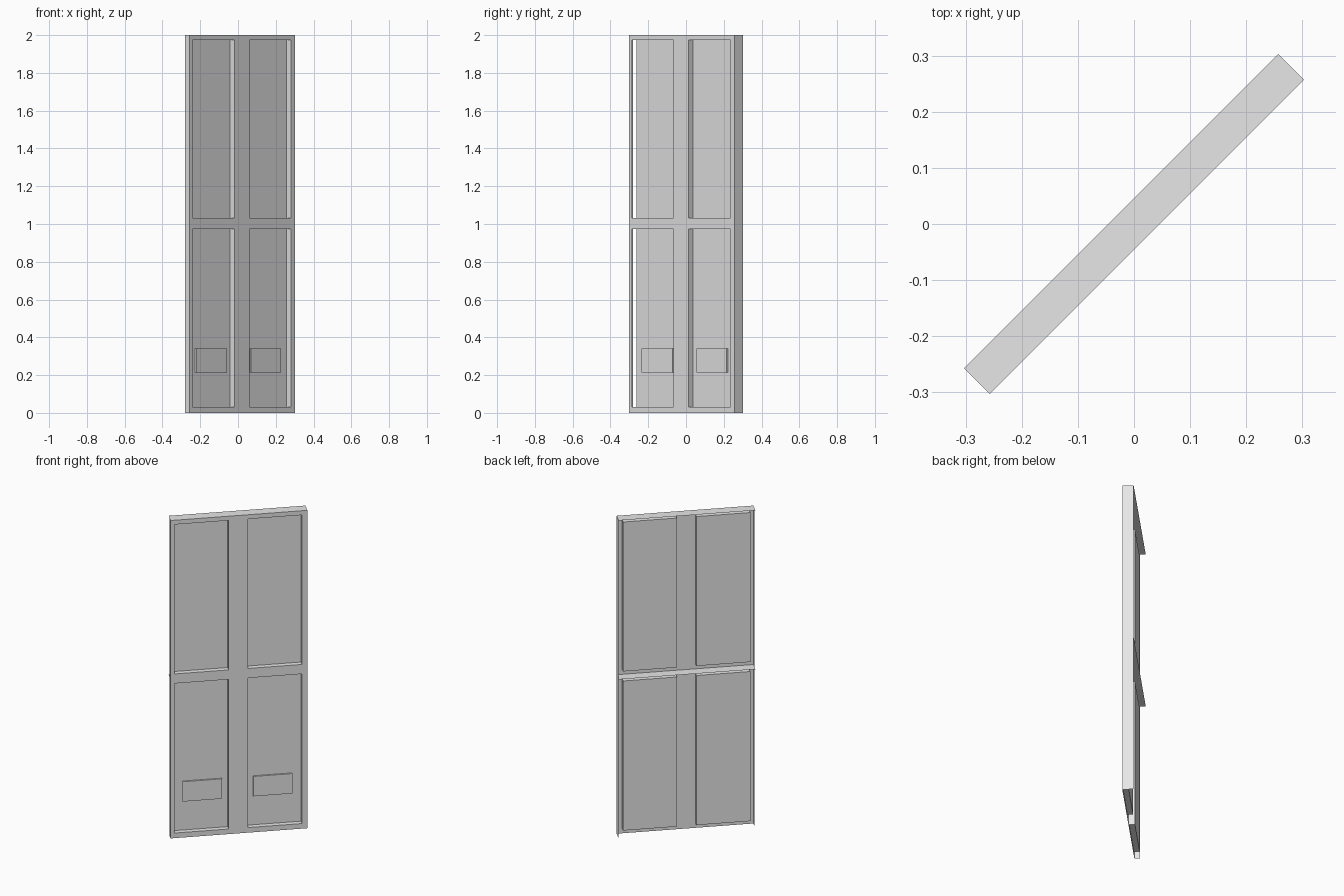
import bpy, bmesh, math
from mathutils import Vector

cube = bpy.data.objects.get("Cube")
if cube:
    bpy.data.objects.remove(cube, do_unlink=True)

# One plain grey for the whole door
grey = bpy.data.materials.new("light_grey")
grey.use_nodes = True
grey.diffuse_color = (0.8, 0.8, 0.8, 1)
grey.node_tree.nodes["Principled BSDF"].inputs["Base Color"].default_value = (0.8, 0.8, 0.8, 1)

# Local axes: x along the width, -y out of the face, z up; the door is turned 45 degrees
HALF_W, HALF_D, HEIGHT = 0.396, 0.0325, 2.0
FRONT, PANEL, BACK = -HALF_D, 0.0, HALF_D
COLUMNS = [(-0.372, -0.06), (0.052, 0.364)]
ROWS = [(0.032, 0.973), (1.033, 1.973)]


def sheet(bm, axis, at, first, second, sign):
    """Add a flat rectangle perpendicular to an axis, facing along sign."""
    others = [i for i in range(3) if i != axis]
    corners = []
    for a, b in ((0, 0), (1, 0), (1, 1), (0, 1)):
        p = Vector((0, 0, 0))
        p[axis], p[others[0]], p[others[1]] = at, first[a], second[b]
        corners.append(bm.verts.new(p))
    face = bm.faces.new(corners)
    face.normal_update()
    if face.normal[axis] * sign < 0:
        face.normal_flip()


def finish(name, bm):
    bmesh.ops.remove_doubles(bm, verts=bm.verts, dist=0.0001)
    mesh = bpy.data.meshes.new(name)
    bm.to_mesh(mesh)
    bm.free()
    mesh.materials.append(grey)
    obj = bpy.data.objects.new(name, mesh)
    obj.rotation_euler.z = math.radians(45)
    bpy.context.collection.objects.link(obj)


# Front face: a grid of cells that skips the four openings
bm = bmesh.new()
xs = [-HALF_W, *COLUMNS[0], *COLUMNS[1], HALF_W]
zs = [0, *ROWS[0], *ROWS[1], HEIGHT]
for x in zip(xs, xs[1:]):
    for z in zip(zs, zs[1:]):
        if not (x in COLUMNS and z in ROWS):
            sheet(bm, 1, FRONT, x, z, -1)
finish("front_frame", bm)

# Recessed panels with their reveals; the outermost side is left open
for c, col in enumerate(COLUMNS):
    for r, row in enumerate(ROWS):
        bm = bmesh.new()
        depth = (FRONT, PANEL)
        sheet(bm, 1, PANEL, col, row, -1)
        sheet(bm, 2, row[0], col, depth, 1)
        sheet(bm, 2, row[1], col, depth, -1)
        sheet(bm, 0, col[1], depth, row, -1)
        if c == 1:
            sheet(bm, 0, col[0], depth, row, 1)
        finish(f"{('lower', 'upper')[r]}_panel_{c + 1}", bm)

# Thin edge sheets: one shallow end, one deep end, top and middle shelf
width, deep = (-HALF_W, HALF_W), (FRONT, BACK)
for name, axis, at, first, second, sign in (
        ("shallow_end", 0, -HALF_W, (FRONT, PANEL), (0, HEIGHT), -1),
        ("deep_end", 0, HALF_W, deep, (0, HEIGHT), 1),
        ("top_rail", 2, HEIGHT, width, deep, 1),
        ("middle_rail", 2, HEIGHT / 2, width, deep, 1)):
    bm = bmesh.new()
    sheet(bm, axis, at, first, second, sign)
    finish(name, bm)

# Small plates standing just off the lower panels
for i, span in enumerate([(-0.322, -0.093), (0.088, 0.313)]):
    bm = bmesh.new()
    sheet(bm, 1, -0.0095, span, (0.215, 0.34), -1)
    for z, sign in ((0.215, -1), (0.34, 1)):
        sheet(bm, 2, z, span, (-0.0095, PANEL), sign)
    for x, sign in zip(span, (-1, 1)):
        sheet(bm, 0, x, (-0.0095, PANEL), (0.215, 0.34), sign)
    finish(f"plate_{i + 1}", bm)
